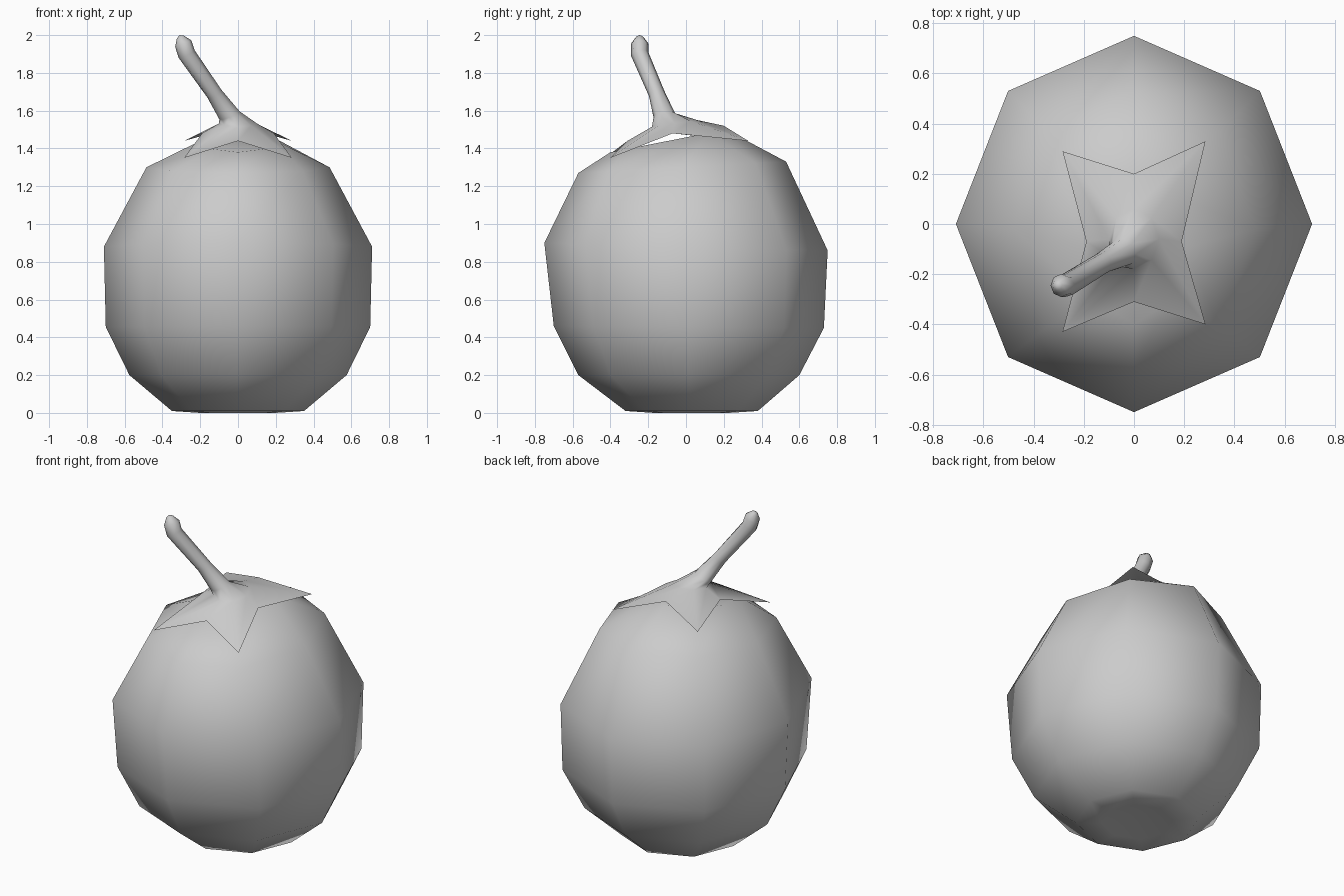
import bpy, math
from mathutils import Vector

if "Cube" in bpy.data.objects:
    bpy.data.objects.remove(bpy.data.objects["Cube"])

SIDES = 8

def loft(name, rings, start=None, end=None, sharp=60):
    """Skin matching rings of points, optionally closing each end to a point."""
    verts = [p for ring in rings for p in ring]
    faces = []
    for r in range(len(rings) - 1):
        for i in range(SIDES):
            j = (i + 1) % SIDES
            a, b = r * SIDES, (r + 1) * SIDES
            faces.append((a + i, a + j, b + j, b + i))
    last = (len(rings) - 1) * SIDES
    for point, base, flip in ((start, 0, True), (end, last, False)):
        if point:
            verts.append(point)
            c = len(verts) - 1
            for i in range(SIDES):
                j = (i + 1) % SIDES
                faces.append((base + j, base + i, c) if flip else (base + i, base + j, c))
    mesh = bpy.data.meshes.new(name)
    mesh.from_pydata([tuple(v) for v in verts], [], faces)
    obj = bpy.data.objects.new(name, mesh)
    bpy.context.collection.objects.link(obj)
    bpy.context.view_layer.objects.active = obj
    obj.select_set(True)
    bpy.ops.object.shade_smooth_by_angle(angle=math.radians(sharp))
    obj.select_set(False)
    return obj

def oval(rx, y_front, y_back, z_front, z_back):
    """Octagonal ring, tilted from front to back."""
    pts = []
    for i in range(SIDES):
        a = math.tau * i / SIDES
        t = (math.sin(a) + 1) / 2
        pts.append(Vector((rx * math.cos(a), y_front + t * (y_back - y_front),
                           z_front + t * (z_back - z_front))))
    return pts

def stem_ring(centre, radius, direction):
    n = Vector(direction).normalized()
    u = (Vector((1, 0, 0)) - n * n.x).normalized()
    v = n.cross(u)
    return [Vector(centre) + radius * (u * math.cos(math.tau * i / SIDES)
            + v * math.sin(math.tau * i / SIDES)) for i in range(SIDES)]

# Fruit body: rings from the dimpled base to the dished top
body = [oval(*r) for r in (
    (0.20, -0.17, 0.23, 0.00, 0.00),
    (0.35, -0.32, 0.38, 0.01, 0.01),
    (0.575, -0.57, 0.60, 0.20, 0.20),
    (0.70, -0.70, 0.73, 0.46, 0.45),
    (0.71, -0.75, 0.75, 0.90, 0.86),
    (0.485, -0.57, 0.53, 1.27, 1.33),
    (0.20, -0.40, 0.21, 1.38, 1.50))]
loft("fruit_body", body, (0, 0.03, 0.06), (0, -0.08, 1.43), 80)

# Four-pointed leaf cap that flows up into the bent stem
star = [Vector(p) for p in (
    (0.19, -0.07, 1.48), (0.285, 0.33, 1.44), (0, 0.20, 1.52), (-0.285, 0.29, 1.44),
    (-0.19, -0.07, 1.48), (-0.285, -0.43, 1.35), (0, -0.31, 1.44), (0.285, -0.40, 1.35))]
cap = [star,
       oval(0.10, -0.18, 0.06, 1.515, 1.55),
       stem_ring((-0.045, -0.115, 1.575), 0.058, (-0.4, -0.2, 1)),
       stem_ring((-0.125, -0.155, 1.69), 0.043, (-0.65, -0.35, 1)),
       stem_ring((-0.272, -0.245, 1.90), 0.047, (-0.5, -0.2, 1)),
       stem_ring((-0.29, -0.245, 1.955), 0.046, (-0.4, 0, 1)),
       stem_ring((-0.305, -0.245, 1.99), 0.02, (-0.4, 0, 1))]
loft("leaf_cap_and_stem", cap, None, (-0.31, -0.245, 2.0), 80)
